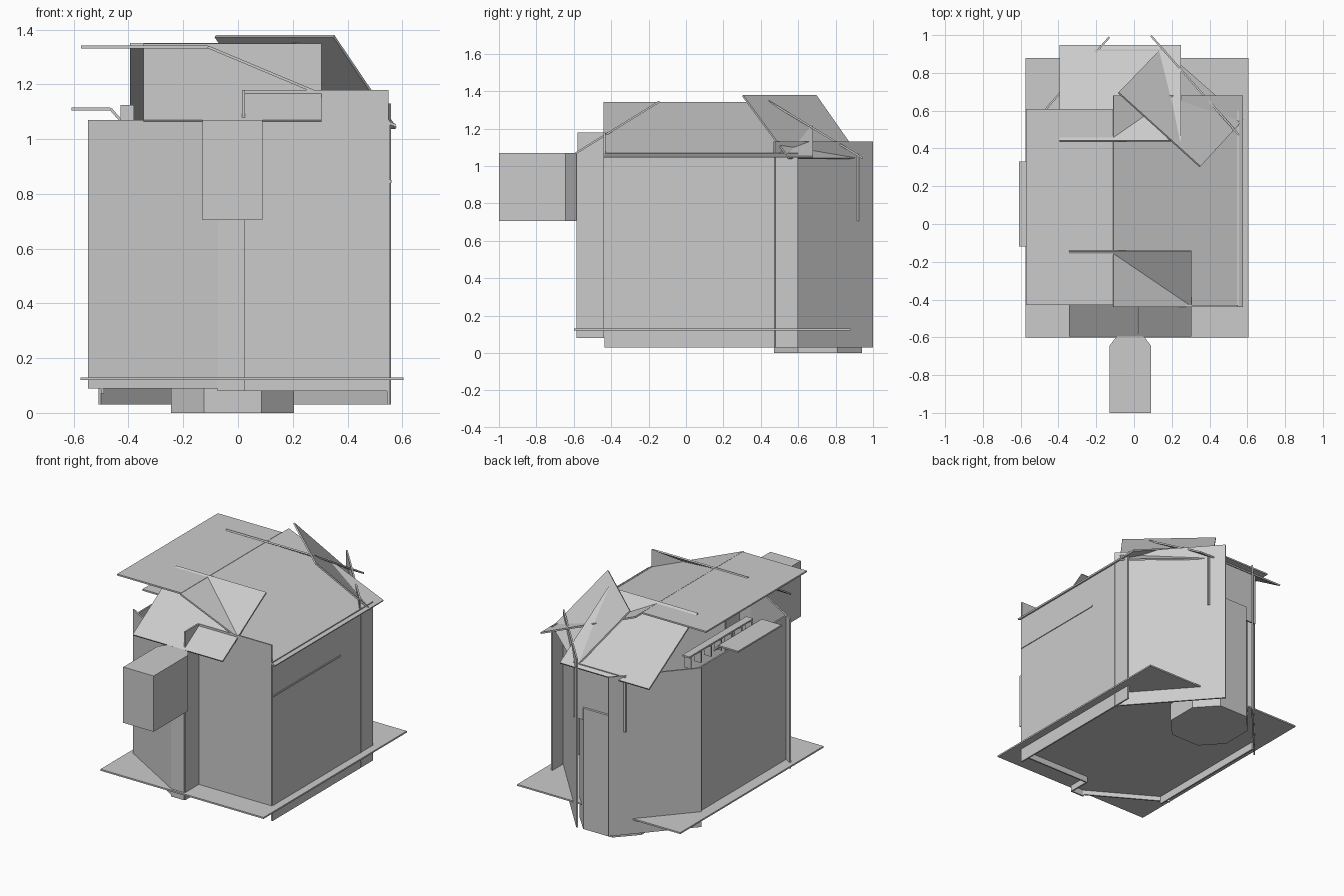
import bpy
from mathutils import Vector

if "Cube" in bpy.data.objects:
    bpy.data.objects.remove(bpy.data.objects["Cube"])

T = 0.01  # sheet thickness


def mesh(name, verts, faces):
    me = bpy.data.meshes.new(name)
    me.from_pydata([tuple(v) for v in verts], [], faces)
    ob = bpy.data.objects.new(name, me)
    bpy.context.collection.objects.link(ob)
    return ob


def loft(name, low, high):
    """Closed solid between two matching outlines."""
    n = len(low)
    sides = [(i, (i + 1) % n, (i + 1) % n + n, i + n) for i in range(n)]
    return mesh(name, low + high, [tuple(range(n))[::-1], tuple(range(n, 2 * n))] + sides)


def prism(name, outline, z0, z1):
    return loft(name, [Vector((x, y, z0)) for x, y in outline],
                [Vector((x, y, z1)) for x, y in outline])


def sheet(name, *corners):
    """Thin flat plate centred on a counter-clockwise outline."""
    p = [Vector(c) for c in corners]
    off = (p[1] - p[0]).cross(p[2] - p[0]).normalized() * T / 2
    return loft(name, [v - off for v in p], [v + off for v in p])


def wall(name, a, b, z0, z1):
    return sheet(name, (*a, z0), (*b, z0), (*b, z1), (*a, z1))


def flat(name, x0, x1, y0, y1, z0, z1=None):
    """Plate over a rectangle, sloping from z0 at x0 to z1 at x1."""
    z1 = z0 if z1 is None else z1
    return sheet(name, (x0, y0, z0), (x1, y0, z1), (x1, y1, z1), (x0, y1, z0))


# Floor
flat("floor", -0.575, 0.605, -0.6, 0.88, 0.125)

# Outer walls
for name, a, b, z0, z1 in [
    ("right_wall", (0.55, -0.435), (0.55, 0.6), 0.03, 1.07),
    ("front_right_wall", (0.02, -0.435), (0.55, -0.435), 0.08, 1.18),
    ("porch_side_wall", (0.02, -0.58), (0.02, -0.435), 0.08, 1.18),
    ("porch_front_wall", (-0.075, -0.58), (0.02, -0.58), 0.08, 1.07),
    ("front_left_wall", (-0.545, -0.3), (-0.07, -0.58), 0.09, 1.07),
    ("left_wall", (-0.495, -0.33), (-0.495, 0.56), 0.07, 1.07),
    ("back_left_wall", (-0.505, 0.565), (-0.13, 0.99), 0.03, 1.07),
    ("back_right_wall", (0.555, 0.472), (0.09, 0.996), 0.03, 1.13),
    ("back_upper_panel", (-0.21, 0.92), (0.17, 0.92), 0.705, 1.065),
]:
    wall(name, a, b, z0, z1)

# Octagonal bay at the back
prism("back_bay", [(-0.125, 0.47), (0.085, 0.47), (0.205, 0.6), (0.205, 0.81),
                   (0.085, 0.94), (-0.125, 0.94), (-0.245, 0.81), (-0.245, 0.6)], 0, 0.79)

# Projecting box at the front with chamfered rear corners
prism("front_box", [(-0.13, -1), (0.09, -1), (0.09, -0.645), (0.045, -0.585),
                    (-0.085, -0.585), (-0.13, -0.645)], 0.705, 1.07)

# Main roof
flat("roof_flat", -0.573, -0.11, -0.43, 0.61, 1.337)
flat("roof_right_slope", -0.11, 0.575, -0.44, 0.68, 1.337, 1.05)
sheet("roof_front_slope", (-0.345, -0.593, 1.066), (0.305, -0.593, 1.066),
      (0.305, -0.142, 1.345), (-0.345, -0.142, 1.345))
sheet("roof_back_slope", (-0.395, 0.44, 1.347), (0.25, 0.44, 1.347),
      (0.25, 0.945, 1.042), (-0.395, 0.945, 1.042))
sheet("roof_corner_slope", (-0.083, 0.695, 1.376), (0.35, 0.303, 1.376),
      (0.577, 0.55, 1.04), (0.144, 0.93, 1.04))

# Left awning and the low rail with posts behind it
flat("left_awning", -0.608, -0.465, -0.12, 0.33, 1.11)
flat("left_awning_return", -0.465, -0.43, -0.12, 0.33, 1.11, 1.07)
flat("left_rail", -0.43, -0.38, -0.08, 0.58, 1.12)
for i in range(7):
    y = -0.07 + i * 0.105
    wall("left_rail_post", (-0.43, y), (-0.38, y), 1.04, 1.115)

# Ledge on the right wall
flat("right_ledge", 0.545, 0.56, -0.43, 0.26, 0.845)
